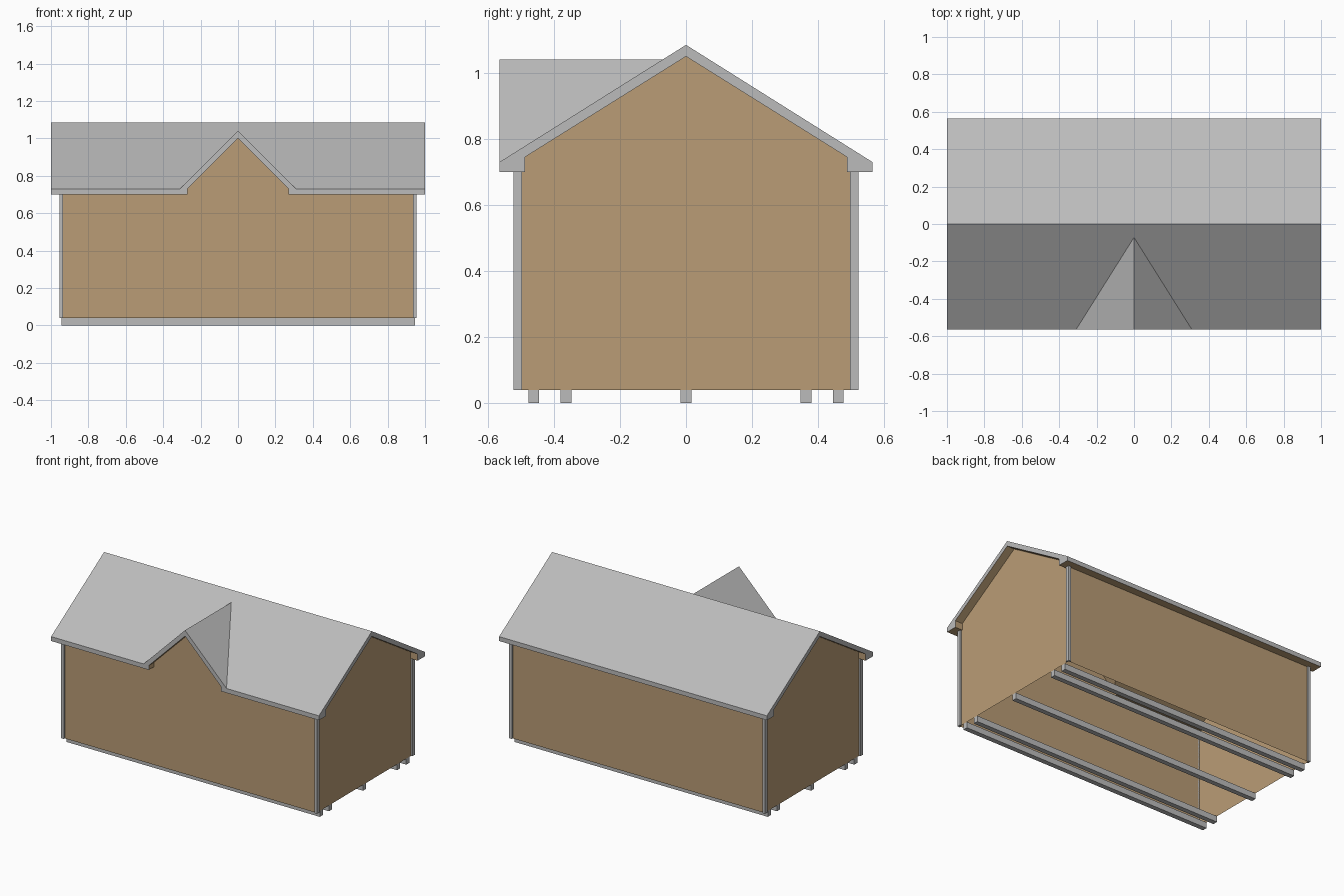
import bpy, bmesh

if "Cube" in bpy.data.objects:
    bpy.data.objects.remove(bpy.data.objects["Cube"])


def material(name, rgb):
    m = bpy.data.materials.new(name)
    m.diffuse_color = (*rgb, 1)
    m.use_nodes = True
    m.node_tree.nodes["Principled BSDF"].inputs["Base Color"].default_value = m.diffuse_color
    return m


GREY = material("grey", (0.50, 0.50, 0.50))
TAN = material("tan", (0.49, 0.335, 0.18))


def build(name, groups):
    """Make one object from (material, list of polygons) groups."""
    bm = bmesh.new()
    mesh = bpy.data.meshes.new(name)
    for i, (mat, polys) in enumerate(groups):
        mesh.materials.append(mat)
        for poly in polys:
            bm.faces.new([bm.verts.new(p) for p in poly]).material_index = i
    bmesh.ops.remove_doubles(bm, verts=bm.verts, dist=1e-5)
    bmesh.ops.recalc_face_normals(bm, faces=bm.faces)
    bm.to_mesh(mesh)
    bm.free()
    ob = bpy.data.objects.new(name, mesh)
    bpy.context.collection.objects.link(ob)
    return ob


def mirrored(polys):
    return polys + [[(-x, y, z) for x, y, z in p] for p in polys]


def prism(outline, z0, z1):
    n = len(outline)
    polys = [[(x, y, z) for x, y in outline] for z in (z0, z1)]
    for i in range(n):
        a, b = outline[i], outline[(i + 1) % n]
        polys.append([(*a, z0), (*b, z0), (*b, z1), (*a, z1)])
    return polys


# Walls: four thin sheets, open underneath, gables at both ends and in front
WX, WY, Z0, ZE = 0.945, 0.512, 0.04, 0.735
side = [(WX, -WY, Z0), (WX, WY, Z0), (WX, WY, ZE), (WX, 0, 1.055), (WX, -WY, ZE)]
back = [(-WX, WY, Z0), (WX, WY, Z0), (WX, WY, ZE), (-WX, WY, ZE)]
front = [(-WX, -WY, Z0), (WX, -WY, Z0), (WX, -WY, ZE), (0.27, -WY, ZE),
         (0, -WY, 1.005), (-0.27, -WY, ZE), (-WX, -WY, ZE)]
build("walls", [(TAN, mirrored([side]) + [back, front])])

# Corner trim: L-shaped boards wrapped round each corner
for sx, nx in ((-1, "left"), (1, "right")):
    for sy, ny in ((-1, "front"), (1, "back")):
        ell = [(0.955, 0.522), (0.935, 0.522), (0.935, WY), (WX, WY),
               (WX, 0.497), (0.955, 0.497)]
        build(f"corner_trim_{ny}_{nx}",
              [(GREY, prism([(sx * x, sy * y) for x, y in ell], 0.04, 0.70))])

# Skids under the floor
for i, y in enumerate((-0.461, -0.363, 0, 0.363, 0.461)):
    h = 0.0165
    build(f"skid_{i + 1}", [(GREY, prism(
        [(-WX, y - h), (WX, y - h), (WX, y + h), (-WX, y + h)], 0, 0.04))])

# Roof with front dormer gable, right half (mirrored below)
OY, IY = 0.565, 0.488                       # eave edge, inner side of eave box
ridge, low_ridge = (1, 0, 1.085), (1, 0, 1.05)
eave = (1, -OY, 0.73)
foot, peak = (0.31, -OY, 0.73), (0, -OY, 1.04)
valley = (0, -OY * 0.045 / 0.355, 1.04)     # where dormer ridge meets main roof
in_foot, in_peak = (0.27, -OY, 0.73), (0, -OY, 1.0)
in_valley, in_bend = (0, -0.08, 1.0), (0.255, -IY, 0.745)
outer = [
    [eave, ridge, (0, 0, 1.085), valley, foot],                       # front slope
    [foot, valley, peak],                                             # dormer slope
    [ridge, (1, OY, 0.73), (0, OY, 0.73), (0, 0, 1.085)],             # back slope
    [(1, OY, 0.73), (1, OY, 0.70), (0, OY, 0.70), (0, OY, 0.73)],     # back fascia
    [eave, foot, peak, in_peak, in_foot, (0.27, -OY, 0.70), (1, -OY, 0.70)],
    [(1, -OY, 0.70), eave, ridge, (1, OY, 0.73), (1, OY, 0.70),       # end board
     (1, IY, 0.70), (1, IY, 0.745), low_ridge, (1, -IY, 0.745), (1, -IY, 0.70)],
]
under = [
    [(0.27, -OY, 0.70), (1, -OY, 0.70), (1, -IY, 0.70), (0.27, -IY, 0.70)],
    [(0, OY, 0.70), (1, OY, 0.70), (1, IY, 0.70), (0, IY, 0.70)],
    [(0.27, -OY, 0.70), in_foot, (0.27, -IY, 0.73), (0.27, -IY, 0.70)],
    [(0.27, -IY, 0.70), (0.27, -IY, 0.73), in_bend, (1, -IY, 0.745), (1, -IY, 0.70)],
    [(0, IY, 0.70), (0, IY, 0.745), (1, IY, 0.745), (1, IY, 0.70)],
    [(1, -IY, 0.745), low_ridge, (0, 0, 1.05), in_valley, in_bend],
    [(1, IY, 0.745), low_ridge, (0, 0, 1.05), (0, IY, 0.745)],
    [in_peak, in_valley, in_bend, (0.27, -IY, 0.73), in_foot],
]
build("roof", [(GREY, mirrored(outer)), (TAN, mirrored(under))])
